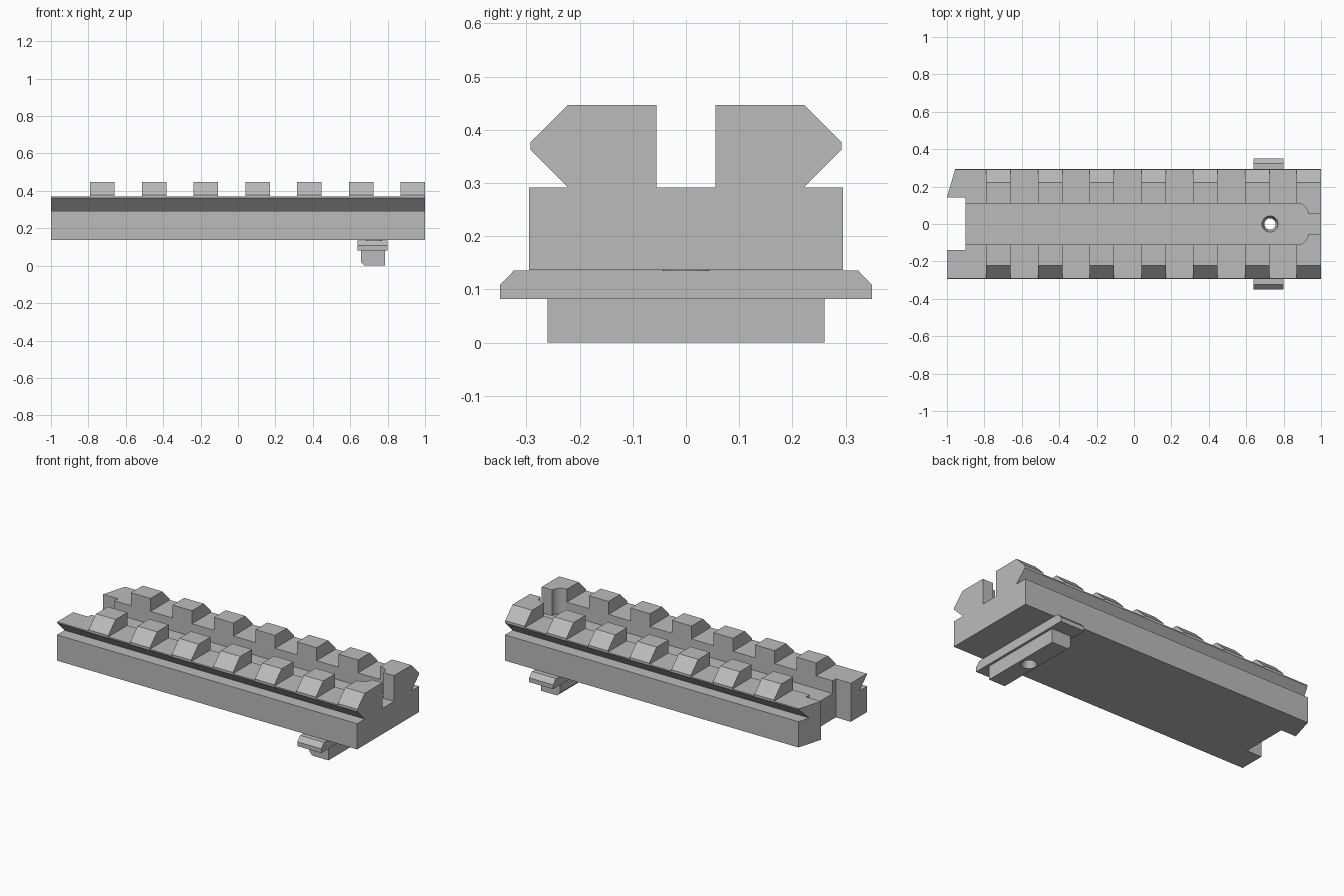
import bpy
import bmesh
import math
from mathutils import Vector

cube = bpy.data.objects.get("Cube")
if cube:
    bpy.data.objects.remove(cube, do_unlink=True)

grey = bpy.data.materials.new("plain grey")
grey.use_nodes = True
colour = (0.5, 0.5, 0.5, 1)
grey.diffuse_color = colour
grey.node_tree.nodes["Principled BSDF"].inputs["Base Color"].default_value = colour


def finish(name, bm):
    bmesh.ops.recalc_face_normals(bm, faces=bm.faces)
    mesh = bpy.data.meshes.new(name)
    bm.to_mesh(mesh)
    bm.free()
    mesh.materials.append(grey)
    obj = bpy.data.objects.new(name, mesh)
    bpy.context.collection.objects.link(obj)
    return obj


def prism(name, points, axis, low, high):
    """Extrude a 2D outline along the x, y or z axis."""
    place = {"x": lambda a, b: (low, a, b),
             "y": lambda a, b: (a, low, b),
             "z": lambda a, b: (a, b, low)}[axis]
    bm = bmesh.new()
    face = bm.faces.new([bm.verts.new(place(a, b)) for a, b in points])
    grown = bmesh.ops.extrude_face_region(bm, geom=[face])
    shift = Vector([(high - low) * (axis == k) for k in "xyz"])
    moved = [g for g in grown["geom"] if isinstance(g, bmesh.types.BMVert)]
    bmesh.ops.translate(bm, verts=moved, vec=shift)
    return finish(name, bm)


def rect(x0, x1, y0, y1):
    return [(x0, y0), (x1, y0), (x1, y1), (x0, y1)]


def mirrored(half):
    """Complete a half outline across its second coordinate's axis."""
    return half + [(-a, b) for a, b in reversed(half)]


def circle(x, y, r, count=32):
    return [(x + r * math.cos(2 * math.pi * i / count),
             y + r * math.sin(2 * math.pi * i / count)) for i in range(count)]


def cut(target, cutter):
    cutter.hide_render = True
    mod = target.modifiers.new("cut", "BOOLEAN")
    mod.operation = "DIFFERENCE"
    mod.solver = "EXACT"
    mod.object = cutter
    bpy.context.view_layer.objects.active = target
    bpy.ops.object.modifier_apply(modifier=mod.name)
    bpy.data.objects.remove(cutter, do_unlink=True)


# Rail body with angled dovetail sides
half = [(0.295, 0.137), (0.295, 0.292), (0.222, 0.292),
        (0.292, 0.362), (0.292, 0.377), (0.222, 0.447)]
rail = prism("rail_body", mirrored(half), "x", -1, 1)

# Cross slots between the teeth
pitch, tooth = 0.2767, 0.13
for i in range(7):
    end = 1 - tooth - i * pitch
    start = end - (pitch - tooth) if i < 6 else -1.1
    cut(rail, prism("slot_cutter", rect(start, end, -0.4, 0.4), "z", 0.369, 0.6))

# Central channel with rounded corners and a narrow exit
r = 0.055
arc = [(0.875 + r * math.sin(t * math.pi / 16), 0.055 + r * math.cos(t * math.pi / 16))
       for t in range(9)]
upper = [(-1.1, 0.11)] + arc + [(1.1, 0.055)]
channel = upper + [(x, -y) for x, y in reversed(upper)]
cut(rail, prism("channel_cutter", channel, "z", 0.292, 0.6))

# Open notch and slanted rear corner at the end
cut(rail, prism("notch_cutter", rect(-1.1, -0.9, -0.14, 0.143), "z", 0, 0.6))
slant = [(-1, 0.143), (-0.955, 0.298), (-0.926, 0.4), (-1.2, 0.4), (-1.2, 0.143)]
cut(rail, prism("corner_cutter", slant, "z", 0, 0.6))

# Clamp: wide bevelled bar and the narrower foot below it
clamp_half = [(0.35, 0.082), (0.35, 0.108), (0.323, 0.136)]
bar = prism("clamp_bar", mirrored(clamp_half), "x", 0.64, 0.80)
foot_side = [(0.657, 0.082), (0.657, 0.02), (0.677, 0), (0.785, 0), (0.785, 0.082)]
foot = prism("clamp_foot", foot_side, "y", -0.26, 0.26)

# Screw hole through every layer
hole_x = 0.727
for part in (rail, bar, foot):
    cut(part, prism("hole_cutter", circle(hole_x, 0, 0.043), "z", -0.1, 0.6))

# Tapered sleeve lining the hole
bm = bmesh.new()
rings = []
for radius, z in [(0.043, 0.005), (0.03, 0.03), (0.03, 0.255), (0.043, 0.287)]:
    rings.append([bm.verts.new((x, y, z)) for x, y in circle(hole_x, 0, radius)])
for a, b in zip(rings, rings[1:] + rings[:1]):
    for i in range(len(a)):
        j = (i + 1) % len(a)
        bm.faces.new((a[i], a[j], b[j], b[i]))
sleeve = finish("screw_sleeve", bm)

# Smooth the curved walls while keeping the machined edges sharp
bpy.ops.object.select_all(action="DESELECT")
for part in (rail, bar, foot, sleeve):
    part.select_set(True)
bpy.context.view_layer.objects.active = rail
bpy.ops.object.shade_smooth_by_angle(angle=math.radians(25))
